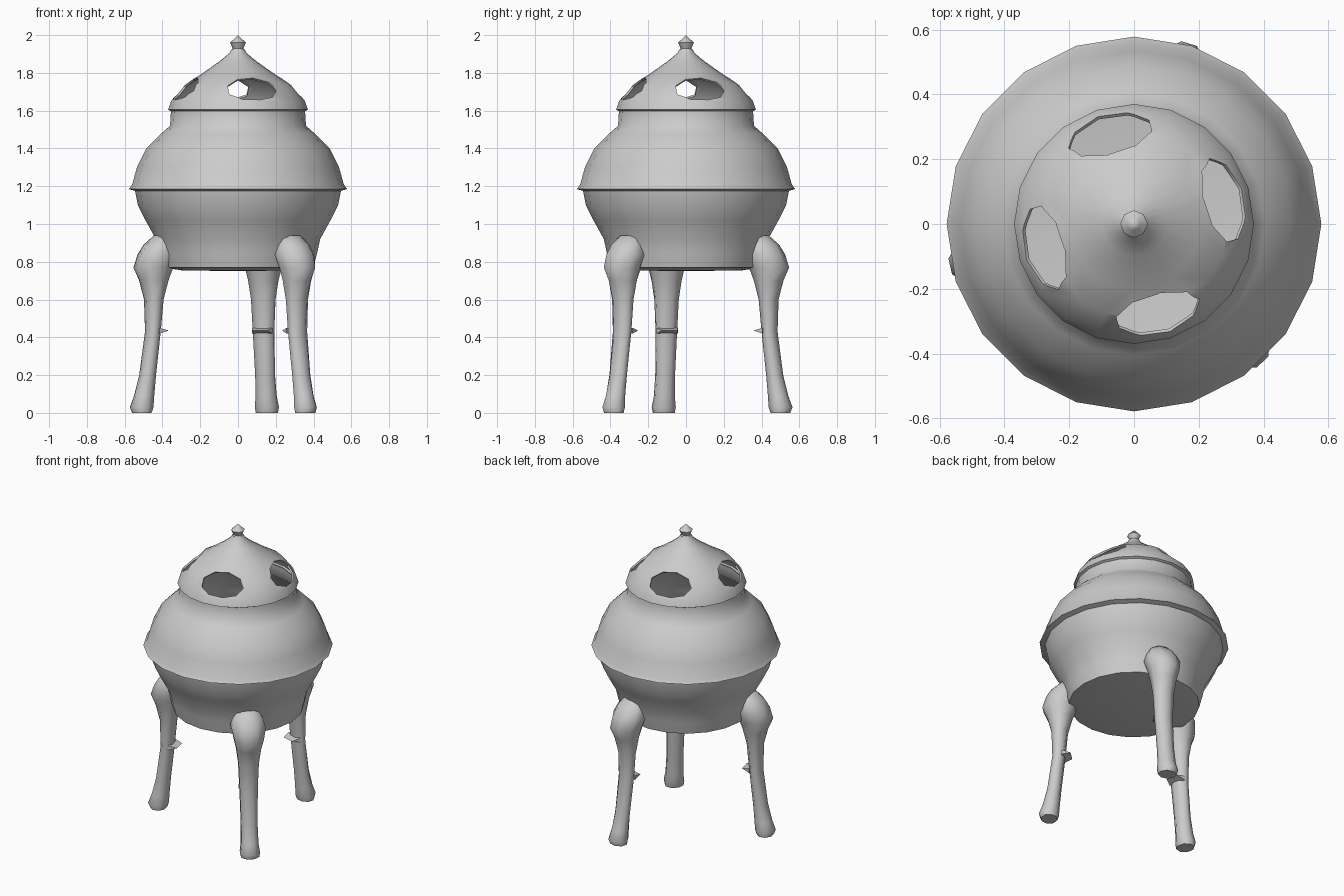
import bpy, bmesh, math
from mathutils import Matrix, Vector

if "Cube" in bpy.data.objects:
    bpy.data.objects.remove(bpy.data.objects["Cube"])

SIDES = 20


def finish(name, bm, angle=45):
    """Turn a bmesh into a shaded object."""
    bmesh.ops.remove_doubles(bm, verts=bm.verts, dist=1e-4)
    mesh = bpy.data.meshes.new(name)
    bm.to_mesh(mesh)
    bm.free()
    obj = bpy.data.objects.new(name, mesh)
    bpy.context.collection.objects.link(obj)
    smooth(obj, angle)
    return obj


def smooth(obj, angle):
    bpy.ops.object.select_all(action='DESELECT')
    obj.select_set(True)
    bpy.context.view_layer.objects.active = obj
    bpy.ops.object.shade_smooth_by_angle(angle=math.radians(angle))


def skin(bm, rings, cap=False):
    """Join successive rings of points with quads."""
    rows = [[bm.verts.new(p) for p in ring] for ring in rings]
    n = len(rows[0])
    for a, b in zip(rows, rows[1:]):
        for j in range(n):
            k = (j + 1) % n
            bm.faces.new((a[j], a[k], b[k], b[j]))
    if cap:
        bm.faces.new(rows[0][::-1])
        bm.faces.new(rows[-1])


def lathe(name, profile, sides=SIDES, angle=45):
    bm = bmesh.new()
    turn = [2 * math.pi * j / sides for j in range(sides)]
    skin(bm, [[(r * math.cos(t), r * math.sin(t), z) for t in turn] for r, z in profile])
    bmesh.ops.dissolve_degenerate(bm, edges=bm.edges, dist=1e-4)
    return finish(name, bm, angle)


# Bowl: flat base, swelling side, sharp rim, shoulder and collar
lathe("bowl", [(0, 0.75), (0.3, 0.755), (0.40, 0.77), (0.42, 0.85), (0.435, 0.92),
               (0.49, 1.02), (0.53, 1.10), (0.545, 1.175), (0.578, 1.185)])
lathe("shoulder", [(0.578, 1.185), (0.56, 1.21), (0.535, 1.30), (0.485, 1.40),
                   (0.405, 1.48), (0.36, 1.52), (0.355, 1.60)])

# Pierced lid
lid = lathe("lid", [(0.35, 1.595), (0.37, 1.605), (0.355, 1.65), (0.29, 1.735),
                    (0.20, 1.79), (0.10, 1.86), (0.045, 1.905), (0.035, 1.925)])
mod = lid.modifiers.new("thickness", 'SOLIDIFY')
mod.thickness = 0.012
mod.offset = -1
cutters = []
for i in range(4):
    a = math.radians(15 + 90 * i)
    bm = bmesh.new()
    bmesh.ops.create_cone(bm, cap_ends=True, segments=9, radius1=1, radius2=1, depth=0.24)
    place = (Matrix.Rotation(a, 4, 'Z') @ Matrix.Translation((0.28, 0, 1.708))
             @ Matrix.Rotation(math.radians(48), 4, 'Y')
             @ Matrix.Diagonal((0.085, 0.135, 1, 1)))
    bm.transform(place)
    cutter = finish(f"window_cutter_{i + 1}", bm)
    cutter.hide_render = True
    cutters.append(cutter)
    cut = lid.modifiers.new("window", 'BOOLEAN')
    cut.operation = 'DIFFERENCE'
    cut.solver = 'EXACT'
    cut.object = cutter
bpy.context.view_layer.objects.active = lid
for m in [m.name for m in lid.modifiers if m.type in {'SOLIDIFY', 'BOOLEAN'}]:
    bpy.ops.object.modifier_apply(modifier=m)
for cutter in cutters:
    bpy.data.objects.remove(cutter)
smooth(lid, 40)

# Finial
lathe("finial", [(0.035, 1.92), (0.028, 1.93), (0.042, 1.96), (0.02, 1.98), (0, 2.0)], 8)

# Legs: (height, inner radius, outer radius, half width)
LEG = [(0.0, 0.475, 0.57, 0.055), (0.03, 0.465, 0.582, 0.06), (0.09, 0.46, 0.56, 0.052),
       (0.2, 0.45, 0.532, 0.05), (0.43, 0.425, 0.50, 0.055), (0.6, 0.41, 0.505, 0.062),
       (0.7, 0.385, 0.53, 0.075), (0.77, 0.36, 0.56, 0.09), (0.84, 0.34, 0.535, 0.105),
       (0.89, 0.34, 0.505, 0.09), (0.94, 0.34, 0.45, 0.06)]
for i, degrees in enumerate((-47, 73, 193)):
    spin = Matrix.Rotation(math.radians(degrees), 4, 'Z')
    bm = bmesh.new()
    rings = []
    for z, r0, r1, w in LEG:
        ring = []
        for j in range(8):
            t = math.pi * (j + 0.5) / 4
            c, s = math.cos(t) * 1.08, math.sin(t) * 1.08
            ring.append(spin @ Vector(((r0 + r1) / 2 + (r1 - r0) / 2 * c, w * s, z)))
        rings.append(ring)
    skin(bm, rings, cap=True)
    finish(f"leg_{i + 1}", bm, 60)

    # Small pointed spur on the inner face of the leg
    bm = bmesh.new()
    skin(bm, [[spin @ Vector(p) for p in ((0.44, w, 0.45), (0.385, w * 0.7, 0.436), (0.44, w, 0.42))]
              for w in (-0.058, 0.058)], cap=True)
    bmesh.ops.recalc_face_normals(bm, faces=bm.faces)
    finish(f"leg_spur_{i + 1}", bm, 30)
